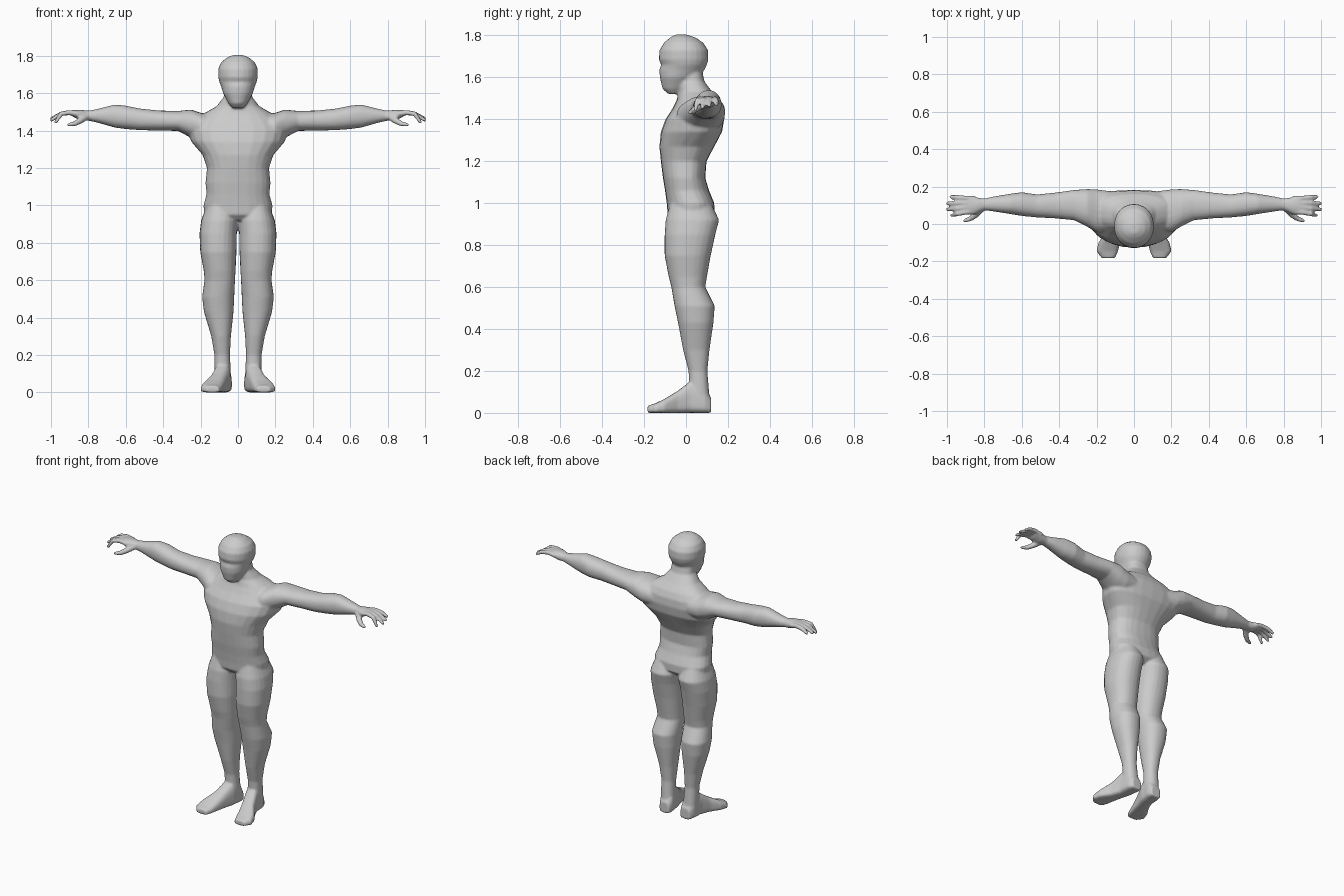
import bpy, bmesh, math
from mathutils import Vector

bm = bmesh.new()
N = 24


def loft(sections, power=1.0):
    """Skin closed rings; section = (centre, side vector, front vector, back vector)."""
    rings = []
    for c, u, f, b in sections:
        ring = []
        for i in range(N):
            a = 2 * math.pi * i / N
            ca, sa = math.cos(a), math.sin(a)
            ca = math.copysign(abs(ca) ** power, ca)
            sa = math.copysign(abs(sa) ** power, sa)
            ring.append(bm.verts.new(Vector(c) + Vector(u) * ca + Vector(f if sa > 0 else b) * abs(sa)))
        rings.append(ring)
    for p, q in zip(rings, rings[1:]):
        for i in range(N):
            j = (i + 1) % N
            bm.faces.new((p[i], p[j], q[j], q[i]))
    bm.faces.new(rings[0])
    bm.faces.new(rings[-1])


def upright(rows, power=1.0):
    """Rows (z, front y, widest y, back y, half width) around x = 0."""
    loft([((0, m, z), (w, 0, 0), (0, f - m, 0), (0, b - m, 0)) for z, f, m, b, w in rows], power)


def tube(points, radii):
    """Round tube along points, used for the digits."""
    pts = [Vector(p) for p in points]
    secs = []
    for i, p in enumerate(pts):
        d = (pts[min(i + 1, len(pts) - 1)] - pts[max(i - 1, 0)]).normalized()
        u = d.cross(Vector((0, 0, 1))).normalized()
        v = u.cross(d)
        secs.append((p, u * radii[i], v * radii[i], -v * radii[i]))
    loft(secs)


# Torso and neck
upright([
    (0.92, -0.06, 0.02, 0.10, 0.12),
    (0.95, -0.088, 0.03, 0.135, 0.18),
    (1.00, -0.092, 0.03, 0.135, 0.185),
    (1.06, -0.10, 0.00, 0.11, 0.168),
    (1.12, -0.11, 0.00, 0.092, 0.174),
    (1.20, -0.12, 0.00, 0.098, 0.166),
    (1.27, -0.127, 0.02, 0.135, 0.19),
    (1.34, -0.12, 0.07, 0.172, 0.25),
    (1.40, -0.098, 0.09, 0.182, 0.27),
    (1.45, -0.065, 0.09, 0.178, 0.235),
    (1.49, -0.045, 0.08, 0.16, 0.185),
    (1.53, -0.035, 0.055, 0.125, 0.115),
    (1.58, -0.035, 0.03, 0.088, 0.076),
    (1.64, -0.03, 0.02, 0.075, 0.07)], 0.85)

# Head
upright([
    (1.52, -0.085, -0.06, -0.03, 0.03),
    (1.545, -0.112, -0.055, 0.00, 0.05),
    (1.60, -0.125, -0.04, 0.06, 0.08),
    (1.635, -0.127, -0.02, 0.088, 0.09),
    (1.66, -0.119, -0.01, 0.10, 0.10),
    (1.685, -0.13, -0.01, 0.107, 0.106),
    (1.73, -0.126, -0.01, 0.105, 0.106),
    (1.765, -0.105, -0.01, 0.082, 0.09),
    (1.79, -0.075, -0.02, 0.045, 0.06),
    (1.804, -0.05, -0.025, 0.0, 0.025)], 0.95)

LEG = [  # z, inner x, outer x, front y, back y
    (1.02, 0.03, 0.16, -0.07, 0.11),
    (0.92, 0.00, 0.197, -0.097, 0.158),
    (0.85, 0.006, 0.206, -0.102, 0.14),
    (0.75, 0.008, 0.202, -0.102, 0.118),
    (0.65, 0.013, 0.183, -0.083, 0.10),
    (0.60, 0.016, 0.179, -0.07, 0.092),
    (0.51, 0.020, 0.192, -0.055, 0.137),
    (0.43, 0.024, 0.182, -0.038, 0.131),
    (0.30, 0.038, 0.143, -0.014, 0.112),
    (0.20, 0.043, 0.126, 0.012, 0.102),
    (0.04, 0.035, 0.125, 0.02, 0.115)]

FOOT = [  # y, centre x, half width, height
    (0.12, 0.075, 0.034, 0.07),
    (0.09, 0.078, 0.046, 0.12),
    (0.02, 0.085, 0.046, 0.15),
    (-0.04, 0.105, 0.047, 0.105),
    (-0.10, 0.132, 0.058, 0.068),
    (-0.145, 0.143, 0.058, 0.046),
    (-0.183, 0.137, 0.036, 0.034)]

ARM = [  # x, bottom z, top z, front y, back y
    (0.12, 1.34, 1.48, -0.04, 0.175),
    (0.20, 1.34, 1.495, -0.045, 0.185),
    (0.25, 1.36, 1.512, -0.015, 0.187),
    (0.32, 1.398, 1.505, 0.02, 0.182),
    (0.42, 1.40, 1.507, 0.03, 0.168),
    (0.52, 1.402, 1.517, 0.035, 0.158),
    (0.60, 1.408, 1.533, 0.043, 0.17),
    (0.66, 1.416, 1.539, 0.053, 0.162),
    (0.75, 1.442, 1.516, 0.067, 0.147),
    (0.80, 1.453, 1.506, 0.074, 0.136),
    (0.84, 1.455, 1.511, 0.056, 0.142),
    (0.885, 1.474, 1.51, 0.052, 0.15)]

# Knuckle y, tip y, tip x, tip z for each finger
FINGERS = [(0.063, 0.045, 0.978, 1.44), (0.089, 0.077, 1.003, 1.453),
           (0.114, 0.110, 1.003, 1.462), (0.138, 0.146, 0.985, 1.468)]

for s in (-1, 1):
    # Leg
    loft([((s * (a + b) / 2, (f + k) / 2, z), ((b - a) / 2, 0, 0), (0, (f - k) / 2, 0), (0, (k - f) / 2, 0))
          for z, a, b, f, k in LEG], 0.9)
    # Foot with a flat sole
    loft([((s * x, y, h * 0.3), (w, 0, 0), (0, 0, h * 0.7), (0, 0, -h * 0.3))
          for y, x, w, h in FOOT], 0.65)
    # Arm and palm
    loft([((s * x, (f + k) / 2, (a + b) / 2), (0, (k - f) / 2, 0), (0, 0, (b - a) / 2), (0, 0, (a - b) / 2))
          for x, a, b, f, k in ARM], 0.9)
    # Fingers, curling down
    for y0, y1, x1, z1 in FINGERS:
        ym = (y0 + y1) / 2
        tube([(s * 0.85, y0, 1.488), (s * 0.90, y0, 1.496), (s * 0.945, ym, 1.49), (s * x1, y1, z1)],
             [0.013, 0.014, 0.013, 0.009])
    # Thumb
    tube([(s * 0.81, 0.085, 1.475), (s * 0.845, 0.05, 1.452), (s * 0.875, 0.028, 1.436), (s * 0.912, 0.015, 1.43)],
         [0.018, 0.017, 0.014, 0.009])

bmesh.ops.recalc_face_normals(bm, faces=bm.faces)
mesh = bpy.data.meshes.new("body")
bm.to_mesh(mesh)
bm.free()
body = bpy.data.objects.new("body", mesh)
bpy.context.collection.objects.link(body)

# Plain grey skin
grey = bpy.data.materials.new("plain grey")
grey.diffuse_color = (0.6, 0.6, 0.6, 1)
mesh.materials.append(grey)

# Fuse the parts into one skin and soften the joins
fuse = body.modifiers.new("fuse", 'REMESH')
fuse.mode = 'VOXEL'
fuse.voxel_size = 0.007
fuse.use_smooth_shade = True
soften = body.modifiers.new("soften", 'SMOOTH')
soften.factor = 0.5
soften.iterations = 4
